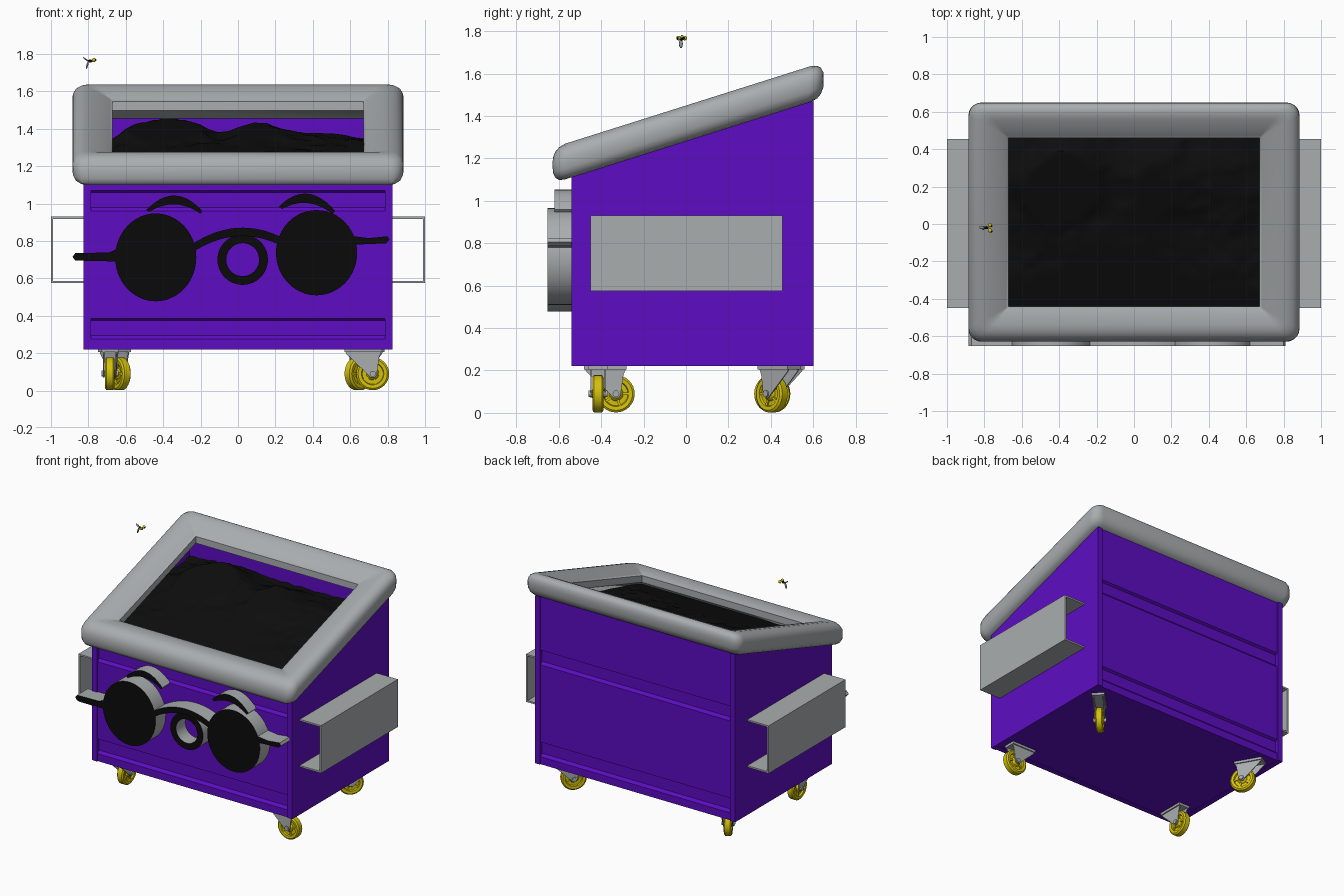
import bpy, bmesh, math
from mathutils import Vector, Matrix, noise

if "Cube" in bpy.data.objects:
    bpy.data.objects.remove(bpy.data.objects["Cube"], do_unlink=True)


def material(name, rgb):
    m = bpy.data.materials.new(name)
    m.use_nodes = True
    m.diffuse_color = (*rgb, 1)
    m.node_tree.nodes["Principled BSDF"].inputs["Base Color"].default_value = (*rgb, 1)
    return m


PURPLE = material("purple_paint", (0.11, 0.004, 0.54))
GREY = material("grey_metal", (0.40, 0.42, 0.43))
BLACK = material("black", (0.003, 0.003, 0.003))
TRASH = material("trash_black", (0.004, 0.004, 0.004))
YELLOW = material("yellow", (0.66, 0.53, 0.003))


def finish(name, bm, *mats, smooth=None, rule=None):
    bmesh.ops.remove_doubles(bm, verts=bm.verts, dist=1e-5)
    bmesh.ops.recalc_face_normals(bm, faces=bm.faces)
    bm.normal_update()
    if rule:
        for f in bm.faces:
            f.material_index = rule(f)
    me = bpy.data.meshes.new(name)
    bm.to_mesh(me)
    bm.free()
    for m in mats:
        me.materials.append(m)
    if smooth:
        me.shade_smooth()
        me.set_sharp_from_angle(angle=math.radians(smooth))
    ob = bpy.data.objects.new(name, me)
    bpy.context.collection.objects.link(ob)
    return ob


def loft(bm, loops, ring=False):
    """Skin a list of closed point loops; ring also joins last to first."""
    rows = [[bm.verts.new(p) for p in lp] for lp in loops]
    n = len(rows[0])
    for i in range(len(rows) if ring else len(rows) - 1):
        a, b = rows[i], rows[(i + 1) % len(rows)]
        for j in range(n):
            k = (j + 1) % n
            bm.faces.new((a[j], a[k], b[k], b[j]))
    if not ring:
        bm.faces.new(rows[0])
        bm.faces.new(rows[-1])


def prism(name, pts, axis, a, b, *mats, smooth=None, rule=None, xf=None):
    """Extrude a 2D outline along x (pts = y,z) or y (pts = x,z)."""
    bm = bmesh.new()
    place = (lambda p, t: (t, *p)) if axis == "x" else (lambda p, t: (p[0], t, p[1]))
    loft(bm, [[place(p, t) for p in pts] for t in (a, b)])
    if xf:
        bm.transform(xf)
    return finish(name, bm, *mats, smooth=smooth, rule=rule)


def box_pts(a0, a1, b0, b1):
    return [(a0, b0), (a1, b0), (a1, b1), (a0, b1)]


def ellipse(cx, cz, rx, rz, n=48):
    return [(cx + rx * math.cos(i * math.tau / n), cz + rz * math.sin(i * math.tau / n)) for i in range(n)]


SLOPE = 0.316


def rim(y):
    return 1.281 + SLOPE * y


# Bin body: side slabs form the corner posts, panels carry pressed grooves
side = [(-0.54, 0.22), (0.60, 0.22), (0.60, rim(0.60)), (-0.54, rim(-0.54))]
for s, n in ((1, "left"), (-1, "right")):
    prism(n + "_side", side, "x", s * 0.785, s * 0.825, PURPLE)
for n, y, d in (("front", -0.532, 1), ("back", 0.592, -1)):
    deep, inner = y + d * 0.018, y + d * 0.04
    pts = [(inner, 0.22), (y, 0.22)]
    for top in (0.385, 1.07):
        pts += [(y, top - 0.11), (deep, top - 0.09), (deep, top - 0.01), (y, top)]
    pts += [(y, rim(y)), (inner, rim(inner))]
    prism(n + "_panel", pts, "x", -0.785, 0.785, PURPLE)
prism("floor", box_pts(-0.53, 0.59, 0.222, 0.25), "x", -0.785, 0.785, PURPLE)

# Padded sloping rim frame: one rounded section swept round a rounded rectangle
section = [(0, 0.07), (0, 0.12), (0.015, 0.13), (0.06, 0.148), (0.11, 0.163), (0.15, 0.168), (0.18, 0.16),
           (0.2, 0.145), (0.213, 0.12), (0.215, 0.09), (0.213, 0.05), (0.2, 0.022), (0.18, 0.006),
           (0.15, 0), (0.1, 0)]


def frame_loop(o, h):
    hx, hy, r = 0.67 + o, 0.45 + o * 0.88, 0.32 * o
    lp = []
    for q, (sx, sy) in enumerate(((1, 1), (-1, 1), (-1, -1), (1, -1))):
        for i in range(6):
            t = (q + i / 5) * math.pi / 2
            x = sx * (hx - r) + r * math.cos(t)
            y = 0.01 + sy * (hy - r) + r * math.sin(t)
            lp.append((x, y, rim(y) + h))
    return lp


bm = bmesh.new()
loft(bm, [frame_loop(o, h) for o, h in section], ring=True)
bmesh.ops.dissolve_degenerate(bm, dist=1e-5, edges=bm.edges)
finish("rim_frame", bm, GREY, smooth=35)

# Heap of trash inside
hills = [(-0.47, 0.2, 0.12, 0.15), (-0.33, 0.3, 0.12, 0.14), (0.12, 0.25, 0.13, 0.11),
         (0.5, 0.25, 0.16, 0.06), (-0.1, -0.1, 0.3, 0.05)]
bm = bmesh.new()
bmesh.ops.create_grid(bm, x_segments=70, y_segments=50, size=1)
for v in bm.verts:
    x, y = v.co.x * 0.785, 0.03 + v.co.y * 0.53
    z = 1.27 + 0.13 * y
    z += sum(a * math.exp(-((x - cx) ** 2 + (y - cy) ** 2) / (2 * w * w)) for cx, cy, w, a in hills)
    z += 0.022 * noise.noise(Vector((x * 7, y * 7, 3))) + 0.012 * noise.noise(Vector((x * 18, y * 18, 8)))
    v.co = (x, y, min(z, rim(y) + 0.05))
finish("trash_heap", bm, TRASH, smooth=40)

# Side lifting pockets: open channels
for s, n in ((1, "left"), (-1, "right")):
    c, t = s * 0.82, 0.012
    prism(n + "_pocket", [(c, 0.575), (s, 0.575), (s, 0.93), (c, 0.93), (c, 0.93 - t),
                          (s * (1 - t), 0.93 - t), (s * (1 - t), 0.575 + t), (c, 0.575 + t)],
          "y", -0.45, 0.455, GREY)


# Face pieces: grey edges, black fronts
def front_black(f):
    return 1 if f.normal.y < -0.7 else 0


def face_piece(name, pts, front=-0.652, back=-0.525):
    return prism(name, pts, "y", front, back, GREY, BLACK, smooth=35, rule=front_black)


def arc(x0, x1, z0, z1, rise, n=16):
    return [(x0 + (x1 - x0) * i / n, z0 + (z1 - z0) * i / n + rise * (1 - (2 * i / n - 1) ** 2))
            for i in range(n + 1)]


face_piece("right_lens", ellipse(-0.44, 0.712, 0.217, 0.235))
face_piece("left_lens", ellipse(0.42, 0.737, 0.217, 0.228))
face_piece("glasses_bridge", arc(-0.25, 0.25, 0.78, 0.81, 0.075) + arc(0.25, -0.25, 0.765, 0.735, 0.075))
face_piece("right_temple", [(-0.64, 0.69), (-0.87, 0.695), (-0.885, 0.715), (-0.87, 0.735),
                            (-0.69, 0.738), (-0.64, 0.76)])
face_piece("left_temple", [(0.62, 0.78), (0.79, 0.787), (0.81, 0.805), (0.80, 0.825),
                           (0.70, 0.815), (0.62, 0.825)])
face_piece("right_brow", arc(-0.49, -0.19, 0.965, 0.96, 0.08) + arc(-0.2, -0.475, 0.945, 0.955, 0.045), -0.62)
face_piece("left_brow", arc(0.22, 0.52, 0.985, 0.96, 0.08) + arc(0.505, 0.235, 0.945, 0.97, 0.045), -0.62)

# Ring nose
bm = bmesh.new()
rings = [[(x, y, z) for x, z in ellipse(0.025, 0.7, r, r)]
         for r, y in ((0.135, -0.525), (0.135, -0.64), (0.088, -0.64), (0.088, -0.525))]
loft(bm, rings, ring=True)
finish("nose_ring", bm, GREY, BLACK, smooth=35, rule=front_black)


# Swivel casters: wheel plane turned to the given heading
def caster(name, x, y, heading):
    xf = Matrix.Translation((x, y, 0)) @ Matrix.Rotation(math.radians(heading), 4, "Z")
    off = 0.05
    prof = [(0.02, 0.027), (0.03, 0.02), (0.034, 0.012), (0.056, 0.012), (0.06, 0.024), (0.078, 0.026), (0.088, 0.018)]
    prof += [(r, -w) for r, w in reversed(prof)]
    bm = bmesh.new()
    loft(bm, [[(px, w, pz) for px, pz in ellipse(off, 0.09, r, r, 32)] for r, w in prof])
    # Spokes across the hub recess
    for k in range(5):
        m = (Matrix.Translation((off, 0, 0.09)) @ Matrix.Rotation(k * math.tau / 5, 4, "Y")
             @ Matrix.Translation((0.045, 0, 0)) @ Matrix.Diagonal((0.04, 0.04, 0.012, 1)))
        bmesh.ops.create_cube(bm, size=1, matrix=m)
    bm.transform(xf)
    finish(name + "_wheel", bm, YELLOW, smooth=35)
    fork = [(-0.1, 0.215), (0.1, 0.215), (0.085, 0.18), (off + 0.022, 0.085), (off + 0.01, 0.07),
            (off - 0.012, 0.07), (off - 0.025, 0.085), (-0.09, 0.195)]
    for s, n in ((1, "a"), (-1, "b")):
        prism(name + "_fork_" + n, fork, "y", s * 0.03, s * 0.036, GREY, xf=xf)
    prism(name + "_plate", box_pts(-0.1, 0.1, 0.205, 0.222), "y", -0.045, 0.045, GREY, xf=xf)
    prism(name + "_axle", ellipse(off, 0.09, 0.016, 0.016, 12), "y", -0.045, 0.045, GREY, xf=xf)


caster("front_left_caster", 0.67, -0.415, 0)
caster("front_right_caster", -0.685, -0.38, 90)
caster("back_left_caster", 0.68, 0.44, 225)
caster("back_right_caster", -0.66, 0.45, -60)


# Small hovering fly
def blob(name, loc, scale, mat, tilt=0):
    bm = bmesh.new()
    m = Matrix.Translation(loc) @ Matrix.Rotation(math.radians(tilt), 4, "Y") @ Matrix.Diagonal((*scale, 1))
    bmesh.ops.create_uvsphere(bm, u_segments=12, v_segments=8, radius=1, matrix=m)
    finish(name, bm, mat, smooth=60)


for n, y in (("right", -0.035), ("left", -0.006)):
    blob("fly_eye_" + n, (-0.77, y, 1.767), (0.011, 0.011, 0.011), YELLOW)
    blob("fly_pupil_" + n, (-0.763, y - 0.004, 1.767), (0.006, 0.006, 0.006), BLACK)
blob("fly_body", (-0.79, -0.02, 1.762), (0.013, 0.008, 0.008), BLACK)
blob("fly_wing_upper", (-0.814, -0.018, 1.771), (0.019, 0.009, 0.004), GREY, 35)
blob("fly_wing_lower", (-0.806, -0.024, 1.74), (0.022, 0.009, 0.005), GREY, -75)
